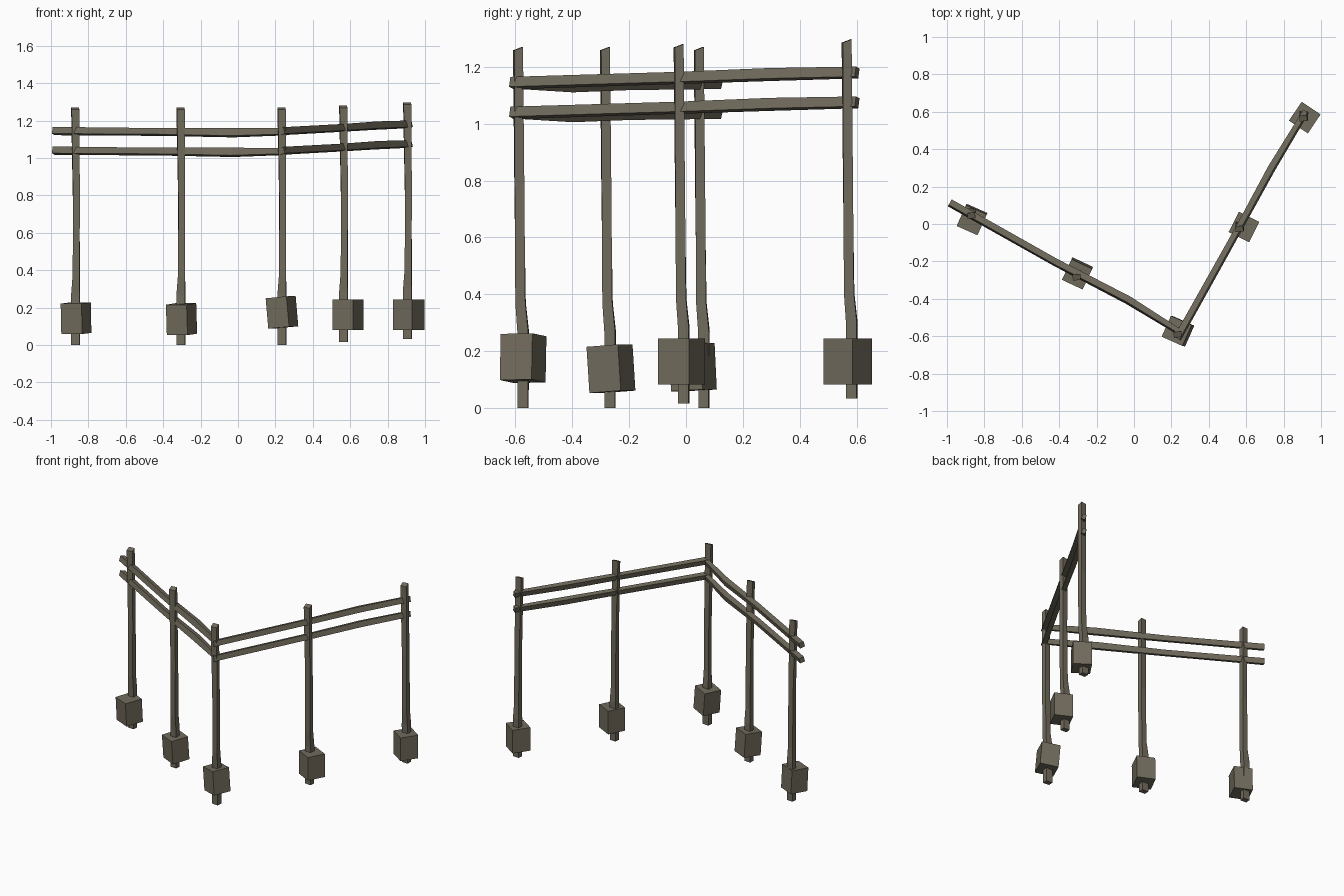
import bpy
import bmesh
from math import radians
from mathutils import Vector, Matrix, Euler

if "Cube" in bpy.data.objects:
    bpy.data.objects.remove(bpy.data.objects["Cube"], do_unlink=True)

# Weathered wood colour
wood = bpy.data.materials.new("weathered_olive_brown")
wood.use_nodes = True
color = (0.165, 0.147, 0.108, 1)
wood.diffuse_color = color
wood.node_tree.nodes["Principled BSDF"].inputs["Base Color"].default_value = color
UP = Vector((0, 0, 1))


def finish(name, bm):
    bmesh.ops.recalc_face_normals(bm, faces=bm.faces)
    mesh = bpy.data.meshes.new(name)
    bm.to_mesh(mesh)
    bm.free()
    mesh.materials.append(wood)
    obj = bpy.data.objects.new(name, mesh)
    bpy.context.collection.objects.link(obj)
    return obj


def loft(name, rings):
    """Join four-cornered rings, each given as (centre, half side u, half side v)."""
    bm = bmesh.new()
    loops = []
    for c, u, v in rings:
        loops.append([bm.verts.new(c + a * u + b * v)
                      for a, b in ((-1, -1), (1, -1), (1, 1), (-1, 1))])
    for low, high in zip(loops, loops[1:]):
        for i in range(4):
            j = (i + 1) % 4
            bm.faces.new((low[i], low[j], high[j], high[i]))
    bm.faces.new(loops[0])
    bm.faces.new(loops[-1])
    return finish(name, bm)


def post(name, x, y, bottom, top):
    """Slightly crooked square stake with a slanted top."""
    # height, x shift, y shift, x width, y width, twist
    shape = ((bottom, 0, 0, .046, .036, -4), (bottom + .27, 0, 0, .046, .038, -4),
             (bottom + .37, .003, -.009, .037, .035, -3),
             (bottom + .75, .004, -.013, .036, .034, 2),
             (top - .006, -.002, -.018, .042, .031, 6))
    rings = []
    for i, (z, dx, dy, w, d, twist) in enumerate(shape):
        turn = Matrix.Rotation(radians(twist), 3, 'Z')
        slant = .006 if i == len(shape) - 1 else 0
        rings.append((Vector((x + dx, y + dy, z)), turn @ Vector((w / 2, 0, 0)),
                      turn @ Vector((0, d / 2, slant))))
    loft(name, rings)


def footing(name, x, y, z, tilt):
    """Block around the foot of a post."""
    bm = bmesh.new()
    turn = Euler([radians(a) for a in tilt]).to_matrix().to_4x4()
    size = Matrix.Diagonal((.122, .122, .163, 1))
    bmesh.ops.create_cube(bm, size=1, matrix=Matrix.Translation((x, y, z)) @ turn @ size)
    finish(name, bm)


def rail(name, path, drop):
    """Rolled, slightly bowed plank running along a path."""
    points = [Vector(p[:3]) - UP * drop for p in path]
    along = points[-1] - points[0]
    side = Vector((along.y, -along.x, 0)).normalized()
    roll = Matrix.Rotation(radians(-15), 3, along.normalized())
    if (roll @ side).z < 0:
        roll.transpose()
    rings = [(c, roll @ side * p[3] / 2, roll @ UP * p[4] / 2)
             for c, p in zip(points, path)]
    loft(name, rings)


# Posts: x, y, bottom, top; footings: x, y, z, tilt
posts = (("left_end", (-.868, .063, 0, 1.27), (-.866, .024, .143, (3, 0, -24))),
         ("left_middle", (-.305, -.267, 0, 1.27), (-.302, -.264, .138, (4, 0, -25))),
         ("corner", (.235, -.573, 0, 1.27), (.235, -.573, .175, (1, -5, -24))),
         ("right_middle", (.565, -.008, .015, 1.28), (.588, -.016, .163, (0, 0, -27))),
         ("right_end", (.907, .583, .033, 1.297), (.913, .569, .163, (0, 0, -34))))
for label, stake, block in posts:
    post(label + "_post", *stake)
    footing(label + "_footing", *block)

# Rails: x, y, z, thickness, height along each run
runs = (("front_run", ((-.985, .113, 1.144, .034, .037), (-.42, -.205, 1.139, .034, .034),
                       (-.03, -.408, 1.135, .036, .042), (.255, -.585, 1.14, .026, .032))),
        ("side_run", ((.232, -.612, 1.143, .034, .036), (.56, -.025, 1.161, .03, .036),
                      (.737, .3, 1.173, .034, .038), (.92, .602, 1.18, .026, .036))))
for label, path in runs:
    rail(label + "_upper_rail", path, 0)
    rail(label + "_lower_rail", path, .105)
